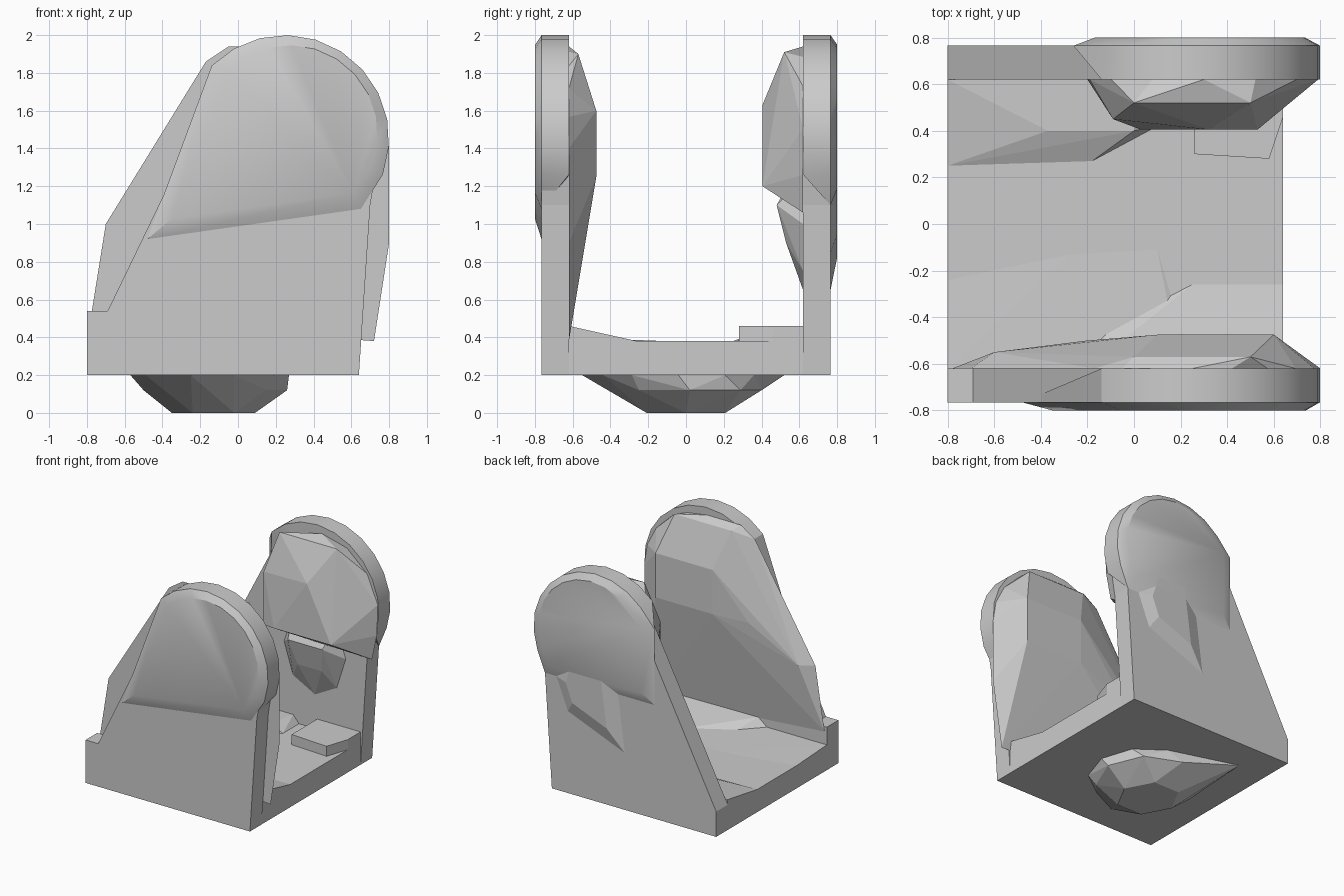
import bpy, bmesh, math

cube = bpy.data.objects.get("Cube")
if cube:
    bpy.data.objects.remove(cube, do_unlink=True)

grey = bpy.data.materials.new("plain_grey")
grey.use_nodes = True
colour = (0.6, 0.6, 0.6, 1)
grey.diffuse_color = colour
grey.node_tree.nodes["Principled BSDF"].inputs["Base Color"].default_value = colour

# Shared limits of the base, the walls and the pads
LEFT, RIGHT = -0.8, 0.64
BOTTOM, FLOOR, STEP = 0.2, 0.38, 0.46
INNER, OUTER, PAD = 0.62, 0.765, 0.8
FRONT, BACK = -1, 1


def finish(name, bm, smooth_angle=None):
    bmesh.ops.recalc_face_normals(bm, faces=bm.faces)
    mesh = bpy.data.meshes.new(name)
    bm.to_mesh(mesh)
    bm.free()
    mesh.materials.append(grey)
    obj = bpy.data.objects.new(name, mesh)
    bpy.context.collection.objects.link(obj)
    if smooth_angle:
        bpy.ops.object.select_all(action="DESELECT")
        obj.select_set(True)
        bpy.context.view_layer.objects.active = obj
        bpy.ops.object.shade_smooth_by_angle(angle=math.radians(smooth_angle))


def hull(name, points, smooth_angle=None):
    """Faceted convex solid around a few corner points."""
    bm = bmesh.new()
    for point in points:
        bm.verts.new(point)
    result = bmesh.ops.convex_hull(bm, input=bm.verts)
    inside = [g for g in result["geom_interior"] if isinstance(g, bmesh.types.BMVert)]
    bmesh.ops.delete(bm, geom=inside, context="VERTS")
    finish(name, bm, smooth_angle)


def slab(name, profile, y_start, y_end):
    """Upright profile in x and z, extruded along y."""
    bm = bmesh.new()
    face = bm.faces.new([bm.verts.new(p) for p in at_y(profile, y_start)])
    extruded = bmesh.ops.extrude_face_region(bm, geom=[face])
    for vert in extruded["geom"]:
        if isinstance(vert, bmesh.types.BMVert):
            vert.co.y = y_end
    finish(name, bm)


def arc(centre, radii, start, end, steps):
    """Points along part of an ellipse, with angles in degrees."""
    angles = [math.radians(start + (end - start) * i / steps) for i in range(steps + 1)]
    return [(centre[0] + radii[0] * math.cos(a), centre[1] + radii[1] * math.sin(a))
            for a in angles]


def at_y(profile, y):
    return [(x, y, z) for x, z in profile]


def at_z(outline, z):
    return [(x, y, z) for x, y in outline]


def rectangle(xs, y, zs):
    return [(x, y, z) for x in xs for z in zs]


def shrink(profile, factor):
    mid_x = sum(x for x, z in profile) / len(profile)
    mid_z = sum(z for x, z in profile) / len(profile)
    return [(mid_x + (x - mid_x) * factor, mid_z + (z - mid_z) * factor)
            for x, z in profile]


# Base and the two side walls with arched tops
slab("floor_base", [(LEFT, BOTTOM), (RIGHT, BOTTOM), (RIGHT, FLOOR), (LEFT, FLOOR)],
     FRONT * OUTER, BACK * OUTER)
wall = [(LEFT, BOTTOM), (RIGHT, BOTTOM), (0.7, 1.1)]
wall += arc((0.25, 1.4), (0.5, 0.5), 0, 135, 6)
slab("front_wall", wall + [(-0.69, 0.54), (LEFT, 0.54)], FRONT * OUTER, FRONT * INNER)
slab("back_wall", wall + [(LEFT, 0.4)], BACK * OUTER, BACK * INNER)

# Rounded outer pads at the tops of both walls
dome = arc((0.25, 1.45), (0.55, 0.55), -20, 135, 10)
pad_tails = {
    "front_outer_pad": (FRONT, [(-0.48, 0.92), (0.65, 1.08)]),
    "back_outer_pad": (BACK, [(-0.26, 1.7), (-0.26, 1.1), (0.7, 1.1)]),
}
for name, (side, tail) in pad_tails.items():
    pad = dome + tail
    hull(name, at_y(dome, side * INNER) + at_y(pad, side * OUTER)
         + at_y(shrink(pad, 0.85), side * PAD), smooth_angle=30)

# Pointed tongue below the back outer pad
tongue = [(0, 0.65), (0.5, 0.85), (0.6, 1.1), (0.5, 1.4), (0.1, 1.4)]
hull("back_outer_tongue", at_y(tongue, OUTER) + at_y(shrink(tongue, 0.6), PAD))

# Full-height cushion on the inside of the front wall
cushion = arc((0.25, 1.4), (0.55, 0.54), 0, 90, 5)
cushion += [(-0.05, 1.94), (-0.17, 1.86), (-0.7, 1), (-0.78, 0.5), (0.72, FLOOR), (0.8, 0.9)]
hull("front_inner_cushion", at_y(cushion, FRONT * INNER)
     + rectangle((0.1, 0.6), -0.475, (1.25, 1.6))
     + rectangle((0, 0.5), -0.57, [1.9])
     + [(-0.2, -0.5, 1.25), (-0.6, -0.55, 1)])

# Short faceted cushion and the lump under it on the back wall
cap = arc((0.3, 1.4), (0.5, 0.54), -15, 195, 8) + [(-0.2, 1.12), (0.74, 1.06)]
hull("back_inner_cushion", at_y(cap, INNER)
     + rectangle((0.03, 0.53), 0.405, [1.2])
     + rectangle([0.32], 0.405, [1.63])
     + rectangle([-0.09], 0.45, (1.18, 1.6))
     + rectangle((0, 0.5), 0.52, [1.91]))
lump = arc((0.24, 1), (0.27, 0.35), 0, 360, 8)
hull("back_inner_lump", at_y(lump, INNER)
     + rectangle((0.1, 0.4), 0.48, [1.1])
     + rectangle((0.15, 0.36), 0.53, [0.9]))

# Raised block and shallow ramps on the floor
block = [(0.26, 0.3), (0.58, 0.28), (RIGHT, STEP), (RIGHT, INNER), (0.26, INNER)]
hull("floor_block", at_z(block, FLOOR) + at_z(block, STEP))
front_ramp = [(-0.1, -0.44), (0.25, -0.26), (RIGHT, -0.26), (RIGHT, -INNER), (-0.3, -INNER)]
hull("front_floor_ramp", at_z(front_ramp, FLOOR)
     + [(RIGHT, -INNER, STEP), (-0.2, -INNER, STEP)])
low_ramp = [(LEFT, -0.24), (-0.27, -0.13), (0.1, -0.11), (0.25, -INNER), (LEFT, -INNER)]
hull("low_floor_ramp", at_z(low_ramp, FLOOR)
     + [(LEFT, -INNER, 0.4), (0.2, -INNER, 0.4)])
back_ramp = [(LEFT, 0.25), (-0.18, 0.27), (0.1, 0.42), (0.1, INNER), (LEFT, INNER)]
back_ramp_top = [(-0.37, 0.4), (0, 0.4), (0.05, INNER), (LEFT, INNER)]
hull("back_floor_ramp", at_z(back_ramp, FLOOR) + at_z(back_ramp_top, 0.44))

# Faceted foot with a pointed rear corner under the floor
rim = arc((-0.15, -0.04), (0.42, 0.42), 0, 360, 10) + [(-0.55, 0.52), (-0.25, -0.55)]
middle = arc((-0.12, 0.02), (0.38, 0.38), 0, 360, 8)
sole = arc((-0.13, 0), (0.22, 0.24), 0, 360, 6)
hull("under_foot", at_z(rim, BOTTOM) + at_z(middle, 0.12) + at_z(sole, 0))
